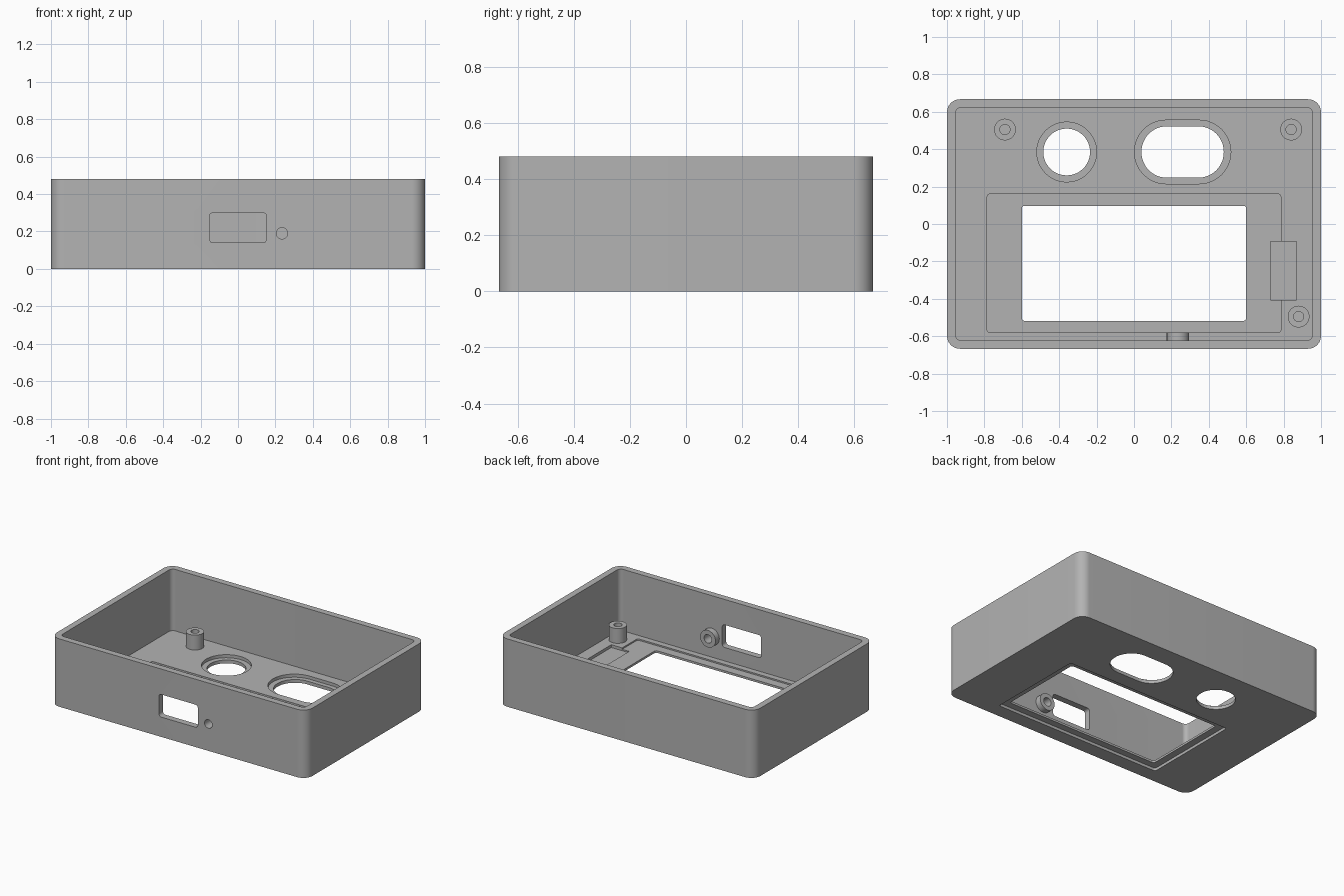
import bpy
import bmesh
from math import cos, sin, pi
from mathutils import Matrix

if "Cube" in bpy.data.objects:
    bpy.data.objects.remove(bpy.data.objects["Cube"], do_unlink=True)

grey = bpy.data.materials.new("plain_grey")
grey.use_nodes = True
GREY = (0.45, 0.45, 0.45, 1)
grey.diffuse_color = GREY
grey.node_tree.nodes["Principled BSDF"].inputs["Base Color"].default_value = GREY

FLOOR = 0.045
HEIGHT = 0.48


def prism(name, x, y, w, h, r, low, high, facing_front=False):
    """Rounded rectangle (or disc) centred on x, y, extruded from low to high.
    With facing_front, y is a height and low/high run along the depth."""
    bm = bmesh.new()
    steps = 12
    ring = []
    for i, (sx, sy) in enumerate([(1, 1), (-1, 1), (-1, -1), (1, -1)]):
        for k in range(steps + 1):
            a = (i + k / steps) * pi / 2
            ring.append(bm.verts.new((x + sx * (w / 2 - r) + r * cos(a),
                                      y + sy * (h / 2 - r) + r * sin(a), low)))
    bmesh.ops.remove_doubles(bm, verts=ring, dist=1e-5)
    face = bm.faces.new([v for v in ring if v.is_valid])
    top = bmesh.ops.extrude_face_region(bm, geom=[face])["geom"]
    for v in top:
        if isinstance(v, bmesh.types.BMVert):
            v.co.z = high
    if facing_front:
        bmesh.ops.transform(bm, verts=bm.verts, matrix=Matrix(
            ((1, 0, 0, 0), (0, 0, 1, 0), (0, 1, 0, 0), (0, 0, 0, 1))))
    bmesh.ops.recalc_face_normals(bm, faces=bm.faces)
    mesh = bpy.data.meshes.new(name)
    bm.to_mesh(mesh)
    bm.free()
    mesh.materials.append(grey)
    obj = bpy.data.objects.new(name, mesh)
    bpy.context.collection.objects.link(obj)
    return obj


def disc(name, x, y, r, low, high, facing_front=False):
    return prism(name, x, y, 2 * r, 2 * r, r, low, high, facing_front)


def cut(target, cutter):
    """Subtract the cutter and throw it away."""
    cutter.hide_render = True
    mod = target.modifiers.new("cut", "BOOLEAN")
    mod.operation = "DIFFERENCE"
    mod.solver = "EXACT"
    mod.object = cutter
    bpy.context.view_layer.objects.active = target
    bpy.ops.object.modifier_apply(modifier=mod.name)
    bpy.data.objects.remove(cutter, do_unlink=True)


def smooth(obj):
    bpy.ops.object.select_all(action="DESELECT")
    obj.select_set(True)
    bpy.context.view_layer.objects.active = obj
    bpy.ops.object.shade_smooth_by_angle(angle=pi / 6)


# Open tray
case = prism("case", 0, 0, 2, 1.334, 0.07, 0, HEIGHT)
cut(case, prism("cavity", 0, 0, 1.91, 1.244, 0.03, FLOOR, 1))

# Screen opening, shallow seat above it, side notch and lower bezel
cut(case, prism("screen_seat", 0, -0.21, 1.57, 0.74, 0.015, 0.035, 0.2))
cut(case, prism("cable_notch", 0.8, -0.25, 0.14, 0.315, 0.002, 0.025, 0.21))
cut(case, prism("screen_bezel", 0, -0.21, 1.3, 0.71, 0.015, -0.1, 0.02))
cut(case, prism("screen_window", 0, -0.21, 1.2, 0.615, 0.015, -0.11, 0.22))

# Stepped round and oblong openings
cut(case, disc("round_step", -0.36, 0.385, 0.16, 0.023, 0.2))
cut(case, disc("round_hole", -0.36, 0.385, 0.125, -0.1, 0.21))
cut(case, prism("oblong_step", 0.26, 0.385, 0.515, 0.34, 0.169, 0.023, 0.2))
cut(case, prism("oblong_hole", 0.26, 0.385, 0.44, 0.275, 0.136, -0.1, 0.21))

# Front port and button hole
cut(case, prism("port", 0, 0.22, 0.305, 0.16, 0.02, -0.8, -0.5, True))
cut(case, disc("button_hole", 0.235, 0.19, 0.03, -0.8, -0.5, True))
smooth(case)

# Collar behind the button hole
collar = disc("button_collar", 0.235, 0.19, 0.06, -0.63, -0.58, True)
cut(collar, disc("collar_bore", 0.235, 0.19, 0.03, -0.8, -0.5, True))
smooth(collar)

# Hollow screw posts
for place, x, y in [("back_right", -0.69, 0.505), ("back_left", 0.84, 0.505),
                    ("front_left", 0.88, -0.495)]:
    post = disc("screw_post_" + place, x, y, 0.058, 0.03, 0.15)
    cut(post, disc("post_bore", x, y, 0.027, 0.06, 0.3))
    smooth(post)
